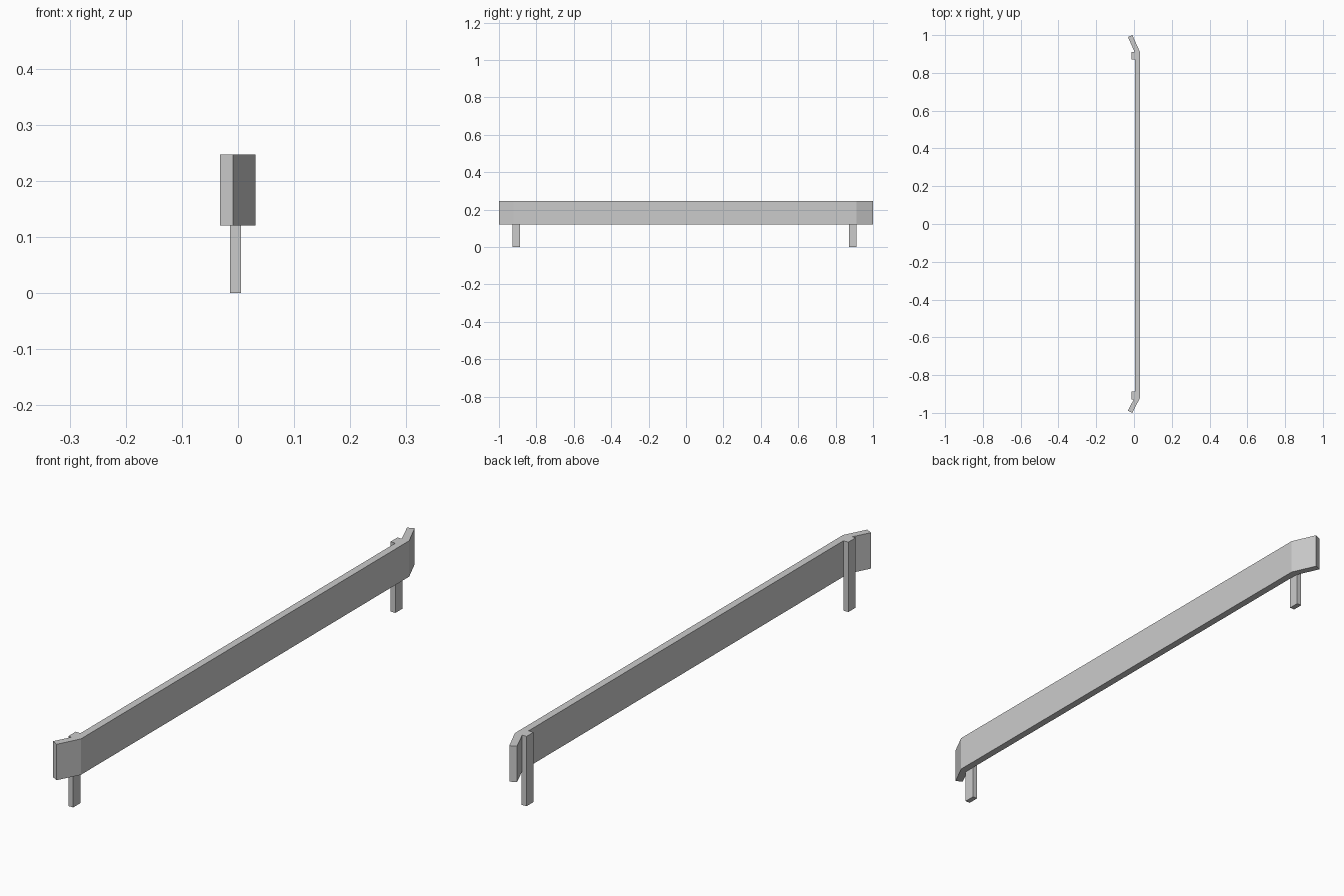
import bpy, bmesh

if "Cube" in bpy.data.objects:
    bpy.data.objects.remove(bpy.data.objects["Cube"])

HEIGHT = 0.247


def extrude_outline(name, outline, z0, z1):
    bm = bmesh.new()
    face = bm.faces.new([bm.verts.new((x, y, z0)) for x, y in outline])
    out = bmesh.ops.extrude_face_region(bm, geom=[face])
    for v in out["geom"]:
        if isinstance(v, bmesh.types.BMVert):
            v.co.z = z1
    bmesh.ops.recalc_face_normals(bm, faces=bm.faces)
    mesh = bpy.data.meshes.new(name)
    bm.to_mesh(mesh)
    bm.free()
    obj = bpy.data.objects.new(name, mesh)
    bpy.context.collection.objects.link(obj)
    return obj


# Rail: long flat plank with both ends bent back
rail = [
    (-0.009, -1.0), (0.031, -0.922), (0.031, 0.912), (-0.009, 1.0),
    (-0.032, 0.99), (0.005, 0.906), (0.005, -0.916), (-0.032, -0.988),
]
extrude_outline("rail", rail, 0.12, HEIGHT)

# Posts: square uprights behind the rail, flush with its top
for name, y0, y1, x1 in (("front_post", -0.928, -0.887, 0.005),
                         ("back_post", 0.872, 0.911, 0.005)):
    extrude_outline(name, [(-0.014, y0), (x1, y0), (x1, y1), (-0.014, y1)],
                    0.0, HEIGHT)
